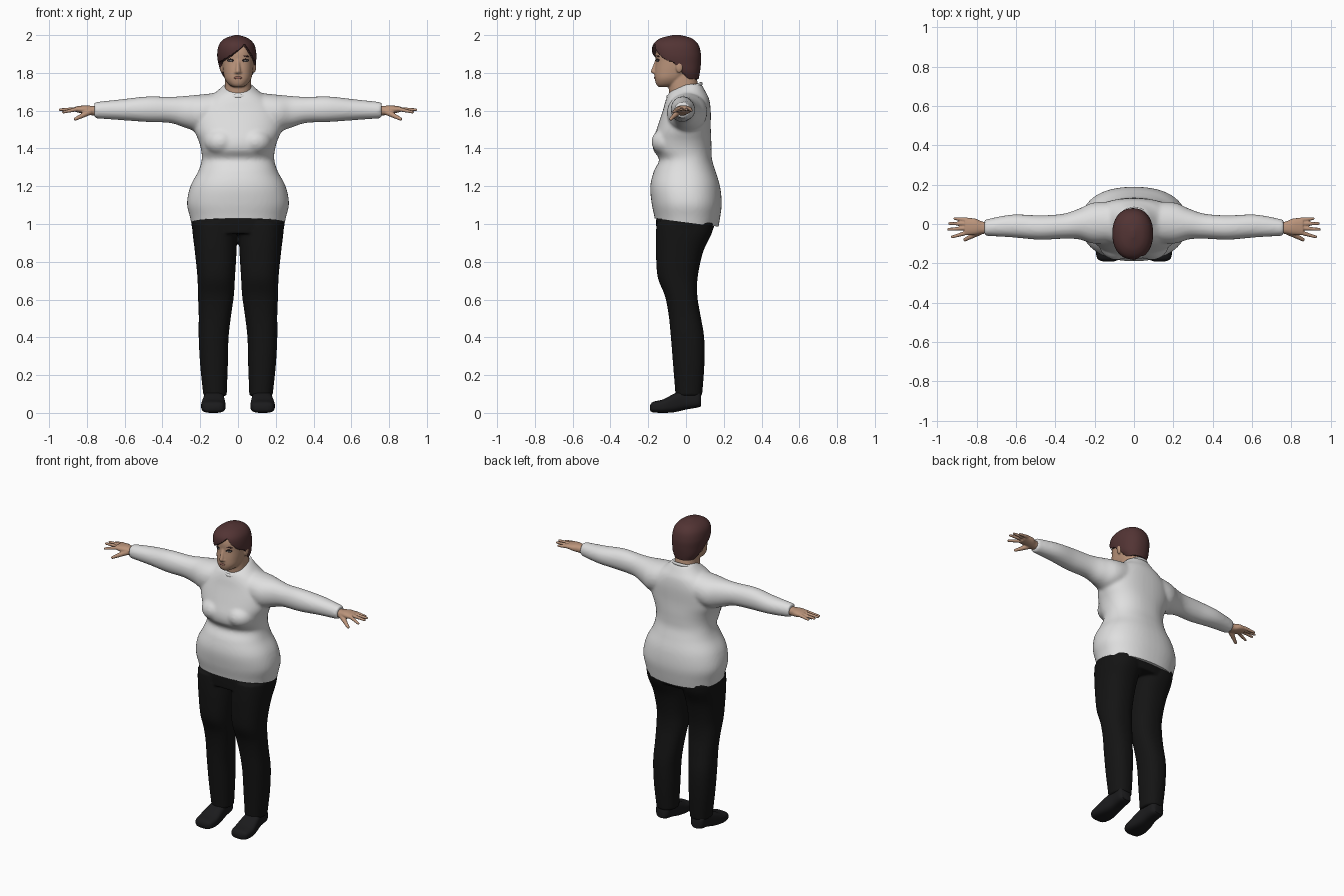
import bpy
import bmesh
from math import cos, sin, pi, radians, copysign
from mathutils import Vector, Matrix

default_cube = bpy.data.objects.get("Cube")
if default_cube:
    bpy.data.objects.remove(default_cube, do_unlink=True)


def material(name, r, g, b):
    mat = bpy.data.materials.new(name)
    mat.use_nodes = True
    mat.diffuse_color = (r, g, b, 1)
    shader = mat.node_tree.nodes["Principled BSDF"]
    shader.inputs["Base Color"].default_value = (r, g, b, 1)
    shader.inputs["Roughness"].default_value = 0.8
    return mat


WHITE_KNIT = material("off white knit", .74, .74, .74)
BLACK_CLOTH = material("black cloth", .007, .007, .007)
BLACK_LEATHER = material("black leather", .011, .011, .012)
SKIN = material("skin", .5, .3, .2)
HAIR = material("dark auburn", .085, .034, .034)
LIPS = material("muted rose", .3, .13, .1)
EYE_WHITE = material("eye white", .6, .58, .55)
EYE_DARK = material("eye dark", .015, .01, .01)


def spline(rows, steps):
    """Catmull-Rom interpolation through rows of numbers."""
    result = []
    last = len(rows) - 1
    for i in range(last):
        a, b, c, d = rows[max(i - 1, 0)], rows[i], rows[i + 1], rows[min(i + 2, last)]
        for k in range(steps):
            t = k / steps
            result.append([q + t / 2 * (r - p + t * (2 * p - 5 * q + 4 * r - s + t * (3 * (q - r) + s - p)))
                           for p, q, r, s in zip(a, b, c, d)])
    return result + [rows[-1]]


def loft(bm, rows, axis, power=2.3, segments=48, steps=6):
    """Skin rounded sections; a row is (position, u min, u max, v min, v max) in hundredths."""
    rings = []
    for row in spline(rows, steps):
        pos, u0, u1, v0, v1 = [n / 100 for n in row]
        ring = []
        for k in range(segments):
            angle = 2 * pi * k / segments
            c, s = cos(angle), sin(angle)
            u = (u0 + u1) / 2 + (u1 - u0) / 2 * copysign(abs(c) ** (2 / power), c)
            v = (v0 + v1) / 2 + (v1 - v0) / 2 * copysign(abs(s) ** (2 / power), s)
            co = {"x": (pos, u, v), "y": (u, pos, v), "z": (u, v, pos)}[axis]
            ring.append(bm.verts.new(co))
        rings.append(ring)
    for low, high in zip(rings, rings[1:]):
        for k in range(segments):
            n = (k + 1) % segments
            bm.faces.new((low[k], low[n], high[n], high[k]))
    bm.faces.new(rings[0][::-1])
    bm.faces.new(rings[-1])


def symmetric(rows):
    return [(z, -half, half, front, back) for z, half, front, back in rows]


def ball(bm, center, radii, rotation=Matrix.Identity(4)):
    matrix = Matrix.Translation(center) @ rotation @ Matrix.Diagonal((*radii, 1))
    bmesh.ops.create_uvsphere(bm, u_segments=24, v_segments=16, radius=1, matrix=matrix)


def limb(bm, start, end, r0, r1):
    """Tapered rod with round ends."""
    a, b = Vector(start), Vector(end)
    turn = (b - a).to_track_quat("Z", "Y").to_matrix().to_4x4()
    bmesh.ops.create_cone(bm, cap_ends=True, segments=16, radius1=r0, radius2=r1,
                          depth=(b - a).length, matrix=Matrix.Translation((a + b) / 2) @ turn)
    ball(bm, a, (r0, r0, r0))
    ball(bm, b, (r1, r1, r1))


def mirror_x(bm):
    copy = bmesh.ops.duplicate(bm, geom=bm.verts[:] + bm.edges[:] + bm.faces[:])["geom"]
    verts = [g for g in copy if isinstance(g, bmesh.types.BMVert)]
    bmesh.ops.scale(bm, vec=(-1, 1, 1), verts=verts)


def finish(bm, name, mat, voxel=0, smooth=4, cut=None):
    """Turn bm into an object; voxel fuses its parts, cut trims below a plane."""
    bmesh.ops.recalc_face_normals(bm, faces=bm.faces)
    mesh = bpy.data.meshes.new(name)
    bm.to_mesh(mesh)
    bm.free()
    obj = bpy.data.objects.new(name, mesh)
    bpy.context.collection.objects.link(obj)
    if voxel:
        fuse = obj.modifiers.new("fuse", "REMESH")
        fuse.mode, fuse.voxel_size = "VOXEL", voxel
        relax = obj.modifiers.new("relax", "SMOOTH")
        relax.factor, relax.iterations = 0.5, smooth
        graph = bpy.context.evaluated_depsgraph_get()
        mesh = bpy.data.meshes.new_from_object(obj.evaluated_get(graph))
        obj.modifiers.clear()
        obj.data = mesh
    if cut:
        bm = bmesh.new()
        bm.from_mesh(mesh)
        bmesh.ops.bisect_plane(bm, geom=bm.verts[:] + bm.edges[:] + bm.faces[:],
                               plane_co=cut[0], plane_no=cut[1], clear_inner=True)
        bmesh.ops.holes_fill(bm, edges=[e for e in bm.edges if e.is_boundary])
        bm.to_mesh(mesh)
        bm.free()
    mesh.materials.clear()
    mesh.materials.append(mat)
    mesh.shade_smooth()
    mesh.set_sharp_from_angle(angle=radians(55))
    return obj


# Sweater: sleeves and bust mirrored, fused with the body, hem cut on a slope
bm = bmesh.new()
loft(bm, [(6, -9, 11, 152, 170), (20, -10, 11, 149, 168.5), (28, -7.8, 7.8, 151, 167.8),
          (36, -7.5, 5.2, 153.5, 167.3), (48, -8, 4.4, 154, 167.5), (62, -6.8, 4.8, 155, 166),
          (76, -6, 2.2, 156, 164.5)], "x", 2.1)
ball(bm, (.09, -.095, 1.435), (.09, .088, .075))
mirror_x(bm)
loft(bm, symmetric([(92, 23, -15, 16), (103, 25.3, -16.6, 18), (111, 27, -18.2, 18.9),
                    (120, 25.2, -18.9, 18), (128, 21, -17, 15.6), (134, 19.2, -14.2, 13.8),
                    (139, 19.5, -17.2, 13.5), (144, 20.8, -17.5, 13.4), (151, 23.5, -15.3, 13.1),
                    (160, 23, -12.3, 13.1), (166, 17, -10.6, 12.3), (170, 11.5, -8.5, 10.4),
                    (174, 7.2, -3, 8.2)]), "z")
finish(bm, "sweater", WHITE_KNIT, .01, 5, ((0, -.165, 1.03), (0, .13, 1)))

# Round neckband, lower at the front
bm = bmesh.new()
count = 48
loops = []
for k in range(count):
    a = 2 * pi * k / count
    center = Vector((.08 * cos(a), -.008 + .088 * sin(a), 1.708 + .034 * sin(a)))
    out = Vector((cos(a), sin(a), 0))
    loops.append([bm.verts.new(center + .008 * cos(b) * out + Vector((0, 0, .01 * sin(b))))
                  for b in (2 * pi * j / 10 for j in range(10))])
for k in range(count):
    low, high = loops[k], loops[(k + 1) % count]
    for j in range(10):
        bm.faces.new((low[j], high[j], high[(j + 1) % 10], low[(j + 1) % 10]))
finish(bm, "neckband", WHITE_KNIT)

# Trousers: two legs fused with the hips
bm = bmesh.new()
loft(bm, [(9, 6, 18.3, -5.5, 8.5), (25, 5.4, 20, -6.8, 9.7), (40, 5, 20.8, -8, 9.6),
          (52, 3.6, 20.8, -9.2, 7.6), (62, 2.2, 21.2, -11.2, 6), (72, 1.6, 21.5, -15, 6.2),
          (85, .8, 22.8, -15.9, 9), (95, .5, 24, -15.9, 13.6), (101, .5, 24.3, -15.5, 15)], "z")
mirror_x(bm)
loft(bm, symmetric([(95, 23.8, -15.6, 13.4), (101, 24.8, -15.8, 15.6), (108, 24.5, -15.5, 16)]), "z")
finish(bm, "trousers", BLACK_CLOTH, .008, 3)

# Shoes: low toe, raised heel
bm = bmesh.new()
loft(bm, [(-19, 10, 16, 1.2, 4), (-17.5, 7.5, 18.7, .3, 5.8), (-12, 6.6, 19.5, 0, 7.2),
          (-6, 7, 18.7, .4, 10.3), (0, 7.6, 17.5, 1.8, 12.5), (6, 8, 17.3, 2.8, 12.5),
          (8, 9.5, 16, 3.5, 10)], "y", 3)
mirror_x(bm)
finish(bm, "shoes", BLACK_LEATHER)

# Hands: palm, four spread fingers and a lowered thumb
bm = bmesh.new()
loft(bm, [(72, -5, 1, 157.3, 162.5), (77, -5, 1.2, 157.5, 162.5), (81, -5.6, 2.8, 158.2, 162.8),
          (86, -5.6, 3, 159.3, 162.2)], "x")
fingers = [(-.044, -.066, .925, 1.592), (-.021, -.027, .943, 1.605),
           (.001, .003, .938, 1.605), (.021, .028, .912, 1.6)]
for root, tip, reach, height in fingers:
    limb(bm, (.85, root, 1.608), (reach, tip, height), .0115, .0075)
limb(bm, (.785, -.04, 1.594), (.86, -.08, 1.556), .017, .009)
mirror_x(bm)
finish(bm, "hands", SKIN, .004, 3)

# Head: skull, neck, nose, ears
bm = bmesh.new()
for side in (-1, 1):
    ball(bm, (side * .086, -.035, 1.832), (.01, .019, .032))
    ball(bm, (side * .011, -.166, 1.803), (.008, .01, .007))
loft(bm, symmetric([(172.5, 2.5, -14.5, -8), (174, 5, -15.8, -3), (177, 7, -16.5, 0),
                    (181, 7.9, -16.5, 4), (186, 8.4, -16, 6), (191, 8.4, -16, 6.3),
                    (195, 7.2, -14.5, 4.5), (198, 3.5, -10, 0)]), "z")
loft(bm, symmetric([(162, 7.8, -8, 8), (170, 7.2, -9, 7), (178, 6.8, -9.5, 5.6),
                    (184, 6.5, -9, 5)]), "z")
limb(bm, (0, -.155, 1.868), (0, -.173, 1.808), .008, .013)
head = finish(bm, "head", SKIN, .005, 3)

# Hair: cap tucked under the skin below a swept fringe and nape line
bm = bmesh.new()
loft(bm, [(175, -5.5, 5, -2, 6.3), (180, -8.8, 8.2, -9, 7.3), (185, -10.4, 9.4, -15.5, 7.9),
          (190, -11, 9.7, -17.8, 7.9), (195, -10, 8.6, -17.4, 6.5), (198.3, -6.8, 5.4, -13.5, 3),
          (200, -1.5, .5, -7, -3)], "z", 2.2, 120, 12)
for v in bm.verts:
    x, y, z = v.co
    if x < .035:
        fringe = 1.95 - .095 * ((.035 - x) / .135) ** .75
    else:
        fringe = 1.95 - .09 * (x - .035) / .055
    blend = min(max((y + .07) / .08, 0), 1)
    if z < fringe + (1.765 - fringe) * blend:
        v.co.x, v.co.y = x * .75, -.05 + (y + .05) * .75
finish(bm, "hair", HAIR)

# Facial details: thin plates laid on the skin
bpy.context.view_layer.update()


def plates(name, mat, x, z, width, thick, height, roll=0, pair=True):
    bm = bmesh.new()
    for side in ((-1, 1) if pair else (1,)):
        hit, spot, normal, _ = head.ray_cast(Vector((side * x, -1, z)), Vector((0, 1, 0)))
        turn = normal.to_track_quat("-Y", "Z").to_matrix().to_4x4()
        ball(bm, spot, (width, thick, height), turn @ Matrix.Rotation(side * roll, 4, "Y"))
    finish(bm, name, mat)


plates("eye_liner", EYE_DARK, .04, 1.866, .021, .0025, .009)
plates("eye_whites", EYE_WHITE, .04, 1.864, .014, .0035, .0045)
plates("irises", EYE_DARK, .04, 1.864, .005, .0045, .005)
plates("eyebrows", HAIR, .043, 1.889, .021, .003, .0035, .12)
plates("lips", LIPS, 0, 1.774, .022, .004, .007, 0, False)
